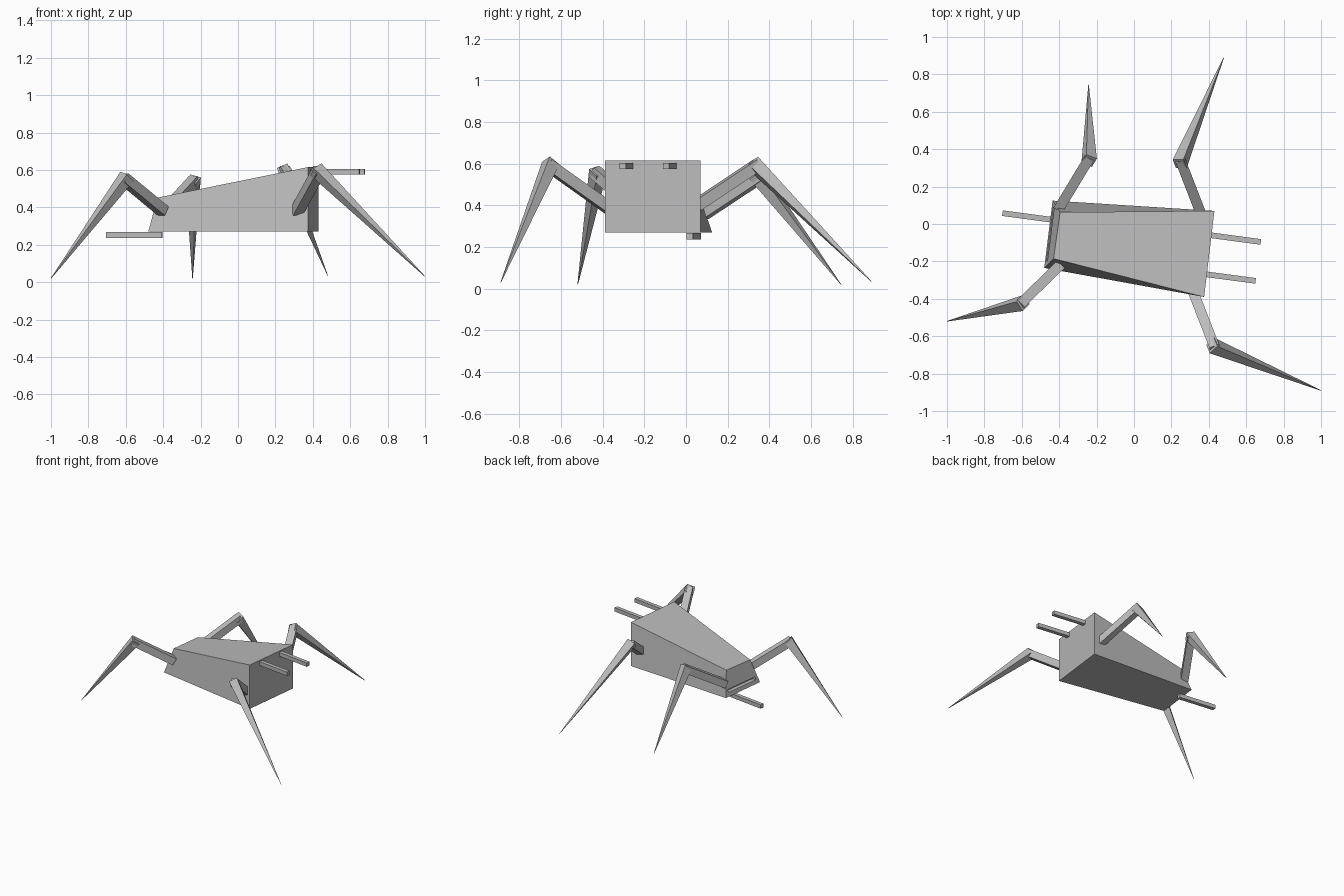
import bpy, bmesh
from mathutils import Vector, Matrix

cube = bpy.data.objects.get("Cube")
if cube:
    bpy.data.objects.remove(cube, do_unlink=True)

GREY = (0.5, 0.5, 0.5, 1)
metal = bpy.data.materials.new("plain grey")
metal.use_nodes = True
metal.diffuse_color = GREY
metal.node_tree.nodes["Principled BSDF"].inputs["Base Color"].default_value = GREY
UP = Vector((0, 0, 1))


def loft(name, loops):
    """Join matching vertex loops into a closed solid."""
    bm = bmesh.new()
    rings = [[bm.verts.new(p) for p in loop] for loop in loops]
    bm.faces.new(rings[0])
    bm.faces.new(rings[-1])
    n = len(rings[0])
    for a, b in zip(rings, rings[1:]):
        for i in range(n):
            j = (i + 1) % n
            bm.faces.new((a[i], a[j], b[j], b[i]))
    bmesh.ops.recalc_face_normals(bm, faces=bm.faces)
    mesh = bpy.data.meshes.new(name)
    bm.to_mesh(mesh)
    bm.free()
    mesh.materials.append(metal)
    obj = bpy.data.objects.new(name, mesh)
    bpy.context.collection.objects.link(obj)
    return obj


def square(centre, side, up, w, h):
    return [centre + side * sx * w / 2 + up * sz * h / 2
            for sx, sz in ((-1, -1), (1, -1), (1, 1), (-1, 1))]


def beam(name, start, end, w0, w1, side=None):
    """Tapered square bar; returns its sideways axis."""
    start, end = Vector(start), Vector(end)
    axis = (end - start).normalized()
    side = side if side else axis.cross(UP)
    side = (side - axis * side.dot(axis)).normalized()
    up = side.cross(axis)
    loft(name, [square(start, side, up, w0, w0), square(end, side, up, w1, w1)])
    return side


# Wedge body: tall end towards +x, low sloping end towards -x
tall = [Vector(p) for p in ((0.375, -0.39, 0.27), (0.43, 0.07, 0.27),
                            (0.43, 0.07, 0.615), (0.375, -0.39, 0.615))]
low = [Vector(p) for p in ((-0.48, -0.235, 0.27), (-0.435, 0.125, 0.27),
                           (-0.395, 0.063, 0.455), (-0.43, -0.185, 0.452))]
body = loft("body", [tall, low])

# Shallow horizontal slot across the low end
cutter = loft("slot_cutter", [square(Vector((x, -0.055, 0.31)),
              Vector((0.125, 0.992, 0)), UP, 0.29, 0.022) for x in (-0.54, -0.42)])
cutter.hide_render = True
cutter.hide_viewport = True
cut = body.modifiers.new("slot", 'BOOLEAN')
cut.operation = 'DIFFERENCE'
cut.object = cutter

# Rods: two at the top of the tall end, one under the low end
beam("upper_rod_left", (0.38, -0.056, 0.59), (0.678, -0.096, 0.59), 0.03, 0.03)
beam("upper_rod_right", (0.35, -0.264, 0.59), (0.65, -0.304, 0.59), 0.03, 0.03)
beam("lower_rod", (-0.405, 0.018, 0.252), (-0.703, 0.058, 0.252), 0.03, 0.03)

# Four legs: square upper beam and a spike from knee to ground
legs = {
    "front_left": ((0.315, -0.36, 0.38), (0.43, -0.655, 0.59), (1.0, -0.89, 0.03)),
    "back_left": ((0.36, 0.05, 0.40), (0.25, 0.335, 0.59), (0.48, 0.89, 0.035)),
    "back_right": ((-0.40, 0.085, 0.36), (-0.24, 0.35, 0.535), (-0.243, 0.745, 0.02)),
    "front_right": ((-0.40, -0.225, 0.38), (-0.605, -0.425, 0.55), (-1.0, -0.52, 0.02)),
}
for name, (hip, knee, tip) in legs.items():
    hip, knee, tip = Vector(hip), Vector(knee), Vector(tip)
    out = (knee - hip).normalized() * 0.015
    side = beam(name + "_upper_leg", hip, knee + out, 0.055, 0.055)
    beam(name + "_lower_leg", knee + (knee - tip).normalized() * 0.02, tip,
         0.062, 0.002, side)
